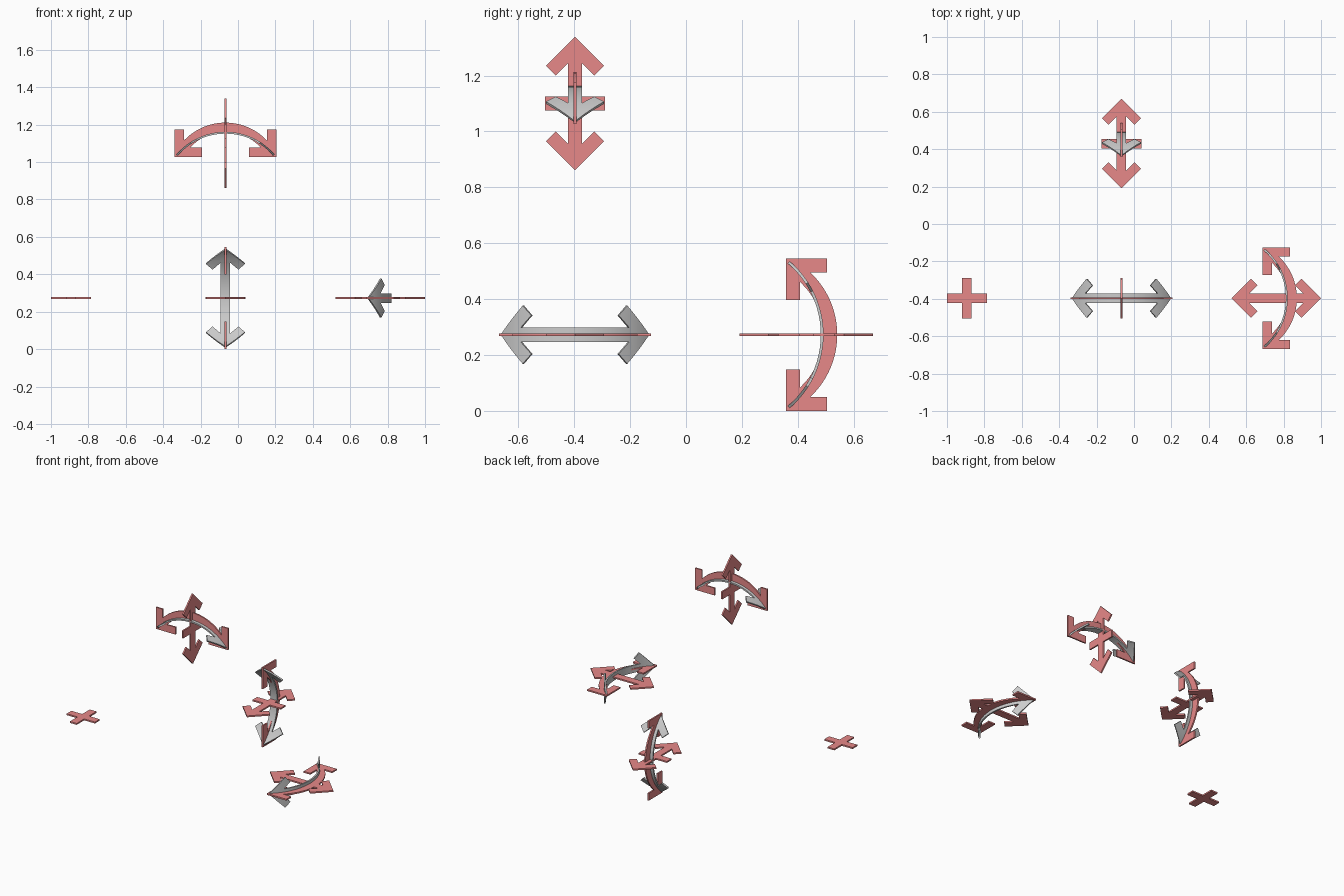
import bpy, bmesh, math
from mathutils import Vector, Matrix

if "Cube" in bpy.data.objects:
    bpy.data.objects.remove(bpy.data.objects["Cube"])

red = bpy.data.materials.new("red")
red.diffuse_color = (0.8, 0.25, 0.25, 1)
red.use_nodes = True
red.node_tree.nodes["Principled BSDF"].inputs["Base Color"].default_value = red.diffuse_color

X, Y, Z = Vector((1, 0, 0)), Vector((0, 1, 0)), Vector((0, 0, 1))
BASE = Vector((-0.067, -0.397, 0.273))
REACH = 0.827          # distance of each handle from the base point
T = 0.01               # plate thickness
W = 0.0255             # half width of the bars
ARM = 0.107            # half length of the small cross


def plate(name, outline, a, b, origin, mat=None, bend=0):
    """Flat outline in the plane a, b with thickness T; bend curls it along a."""
    n = a.cross(b)
    bm = bmesh.new()
    face = bm.faces.new([bm.verts.new((p, q, -T / 2)) for p, q in outline])
    ext = bmesh.ops.extrude_face_region(bm, geom=[face])
    for v in ext["geom"]:
        if isinstance(v, bmesh.types.BMVert):
            v.co.z = T / 2
    if bend:
        half = max(p for p, q in outline)
        for i in range(-11, 12):
            bmesh.ops.bisect_plane(bm, geom=bm.verts[:] + bm.edges[:] + bm.faces[:],
                                   plane_co=(half * i / 12, 0, 0), plane_no=(1, 0, 0))
        for v in bm.verts:
            ang, r = v.co.x / bend, bend + v.co.z
            v.co = (r * math.sin(ang), v.co.y, r * math.cos(ang) - bend)
    bmesh.ops.recalc_face_normals(bm, faces=bm.faces)
    m = Matrix((a, b, n)).transposed()
    if m.determinant() < 0:
        bmesh.ops.reverse_faces(bm, faces=bm.faces)
    for v in bm.verts:
        v.co = m @ v.co
    me = bpy.data.meshes.new(name)
    bm.to_mesh(me)
    bm.free()
    ob = bpy.data.objects.new(name, me)
    ob.location = origin
    bpy.context.collection.objects.link(ob)
    if mat:
        me.materials.append(mat)
    bpy.context.view_layer.objects.active = ob
    ob.select_set(True)
    bpy.ops.object.shade_smooth_by_angle(angle=math.radians(30))
    ob.select_set(False)


def double_arrow(half, cross=False):
    """Two headed arrow along the first coordinate, optionally with a cross bar."""
    q = [(half, 0), (half - 0.104, 0.104), (half - 0.139, 0.069), (half - 0.139 + 0.069 - W, W)]
    if cross:
        q += [(W, W), (W, ARM)]
    q += [(-p, s) for p, s in reversed(q)]
    return q + [(p, -s) for p, s in reversed(q) if s > 0]


def arc_arrow():
    """Curved two headed arrow, bulging along the first coordinate."""
    def arc(r, steps):
        return [(-0.194 + r * math.cos(i * math.pi / 48), r * math.sin(i * math.pi / 48)) for i in steps]
    head = [(0.0154, 0.222), (0.075, 0.222), (0.075, 0.272), (-0.073, 0.272),
            (-0.073, 0.125), (-0.023, 0.125), (-0.023, 0.1896)]
    q = arc(0.305, range(0, 13)) + head + arc(0.255, range(12, -1, -1))
    return q + [(p, -s) for p, s in reversed(q) if s > 1e-6]


# three handles: bulge axis u, arc axis v, band width axis w
for label, u, v, w in (("top", Z, X, Y), ("back", Y, Z, X), ("side", X, Y, Z)):
    at = BASE + u * REACH
    plate(label + "_arc_arrow", arc_arrow(), u, v, at, red)
    # the side handle's straight arrow lies flat and has no cross bar
    flat = label == "side"
    plate(label + "_straight_arrow", double_arrow(0.239, not flat), u, v if flat else w, at, red)
    # grey band arrow bent around the inside of the arc
    plate(label + "_band_arrow", double_arrow(0.299), v, w, at + u * 0.057, None, 0.34)

# separate flat cross
q = [(ARM, W), (W, W), (W, ARM)]
q += [(-p, s) for p, s in reversed(q)]
plate("flat_cross", q + [(-p, -s) for p, s in q], X, Y, BASE - X * 0.826, red)
